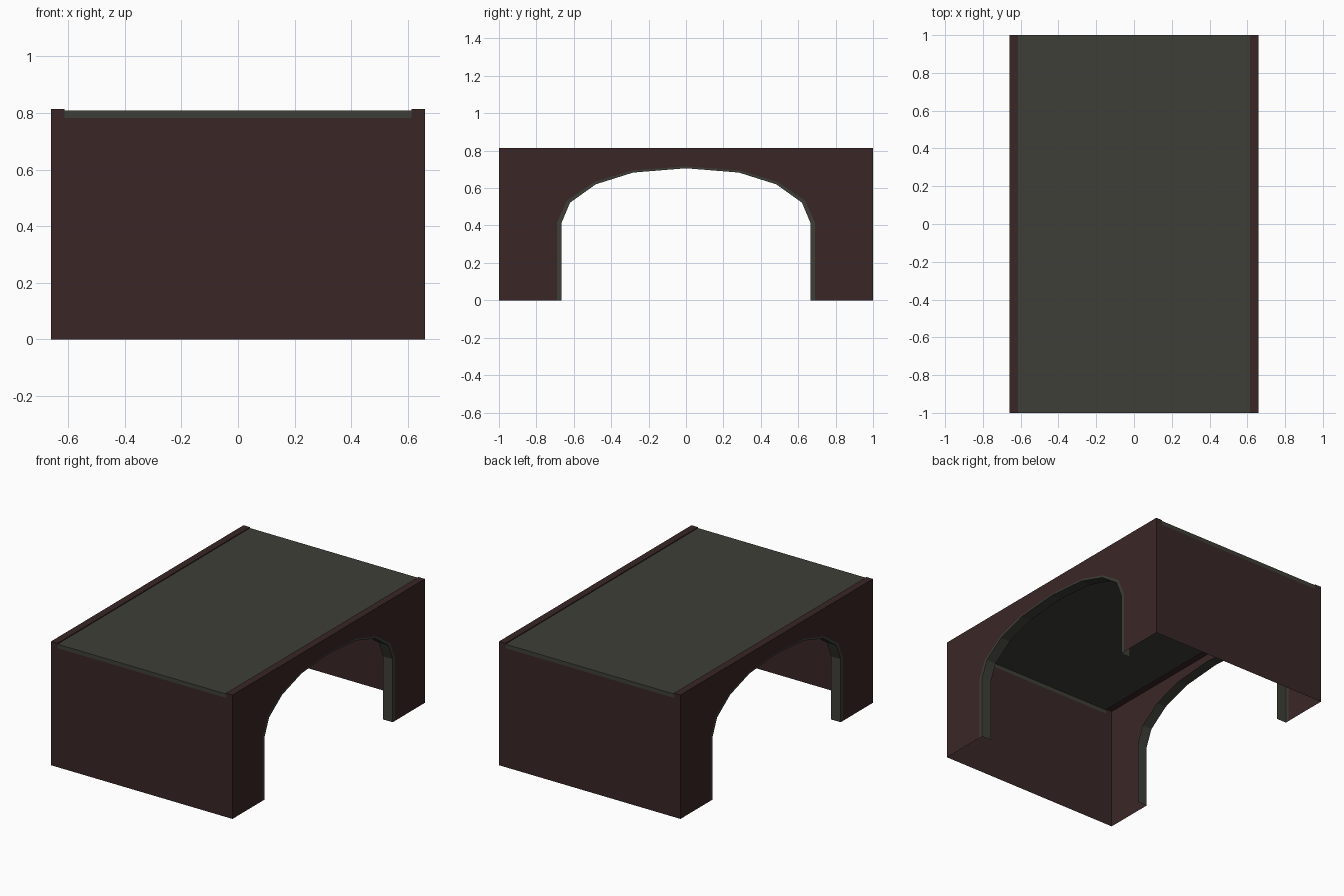
import bpy, bmesh
from mathutils import Vector

if "Cube" in bpy.data.objects:
    bpy.data.objects.remove(bpy.data.objects["Cube"])


def material(name, rgb):
    m = bpy.data.materials.new(name)
    m.diffuse_color = (*rgb, 1)
    m.use_nodes = True
    m.node_tree.nodes["Principled BSDF"].inputs["Base Color"].default_value = m.diffuse_color
    return m


BROWN = material("dark red brown", (0.042, 0.0195, 0.0195))
GREEN = material("grey green", (0.049, 0.049, 0.040))

W, L = 0.66, 1.0                    # half width, half length
CURB_X, CURB_Z = 0.613, 0.815       # curb inner edge and top
DECK_Z, DECK_LOW = 0.809, 0.783     # deck surface and lower edge of its ends
TRIM_X = 0.59                       # inner end of the arch lining


def sheet_part(name, mat, faces, mirror):
    """Thin sheet object from (points, facing direction) pairs, mirrored on given axes."""
    bm = bmesh.new()
    for pts, facing in faces:
        f = bm.faces.new([bm.verts.new(p) for p in pts])
        f.normal_update()
        if f.normal.dot(Vector(facing)) < 0:
            f.normal_flip()
    bmesh.ops.remove_doubles(bm, verts=bm.verts, dist=1e-5)
    mesh = bpy.data.meshes.new(name)
    bm.to_mesh(mesh)
    bm.free()
    mesh.materials.append(mat)
    ob = bpy.data.objects.new(name, mesh)
    bpy.context.collection.objects.link(ob)
    mod = ob.modifiers.new("mirror", 'MIRROR')
    mod.use_axis = ('X' in mirror, 'Y' in mirror, False)
    mod.merge_threshold = 0.0001
    return ob


# Half arch outlines (y, z), from foot to crown
outer = [(0.69, 0), (0.69, 0.415), (0.637, 0.533), (0.489, 0.633), (0.289, 0.694), (0, 0.716)]
inner = [(0.665, 0), (0.665, 0.415), (0.62, 0.522), (0.483, 0.62), (0.283, 0.683), (0, 0.706)]

# Arched side walls
wall = [(W, L, 0)] + [(W, y, z) for y, z in outer] + [(W, 0, CURB_Z), (W, L, CURB_Z)]
sheet_part("side_walls", BROWN, [(wall, (1, 0, 0))], "XY")

# Arch trim: narrow face flush with the wall, plus the lining running inward
trim = []
for i in range(len(outer) - 1):
    (a, b), (c, d) = outer[i:i + 2], inner[i:i + 2]
    trim.append(([(W, *a), (W, *b), (W, *d), (W, *c)], (1, 0, 0)))
    mid_y, mid_z = (c[0] + d[0]) / 2, (c[1] + d[1]) / 2
    trim.append(([(W, *c), (W, *d), (TRIM_X, *d), (TRIM_X, *c)], (0, -mid_y, 0.2 - mid_z)))
sheet_part("arch_trim", GREEN, trim, "XY")

# Closed end walls
sheet_part("end_walls", BROWN, [
    ([(0, L, 0), (W, L, 0), (W, L, DECK_LOW), (0, L, DECK_LOW)], (0, 1, 0))], "XY")

# Raised curbs: top, inner step and ends
sheet_part("curbs", BROWN, [
    ([(CURB_X, 0, CURB_Z), (W, 0, CURB_Z), (W, L, CURB_Z), (CURB_X, L, CURB_Z)], (0, 0, 1)),
    ([(CURB_X, 0, DECK_Z), (CURB_X, L, DECK_Z), (CURB_X, L, CURB_Z), (CURB_X, 0, CURB_Z)], (-1, 0, 0)),
    ([(CURB_X, L, DECK_LOW), (W, L, DECK_LOW), (W, L, CURB_Z), (CURB_X, L, CURB_Z)], (0, 1, 0)),
], "XY")

# Deck surface with its end strips
sheet_part("deck", GREEN, [
    ([(0, 0, DECK_Z), (CURB_X, 0, DECK_Z), (CURB_X, L, DECK_Z), (0, L, DECK_Z)], (0, 0, 1)),
    ([(0, L, DECK_LOW), (CURB_X, L, DECK_LOW), (CURB_X, L, DECK_Z), (0, L, DECK_Z)], (0, 1, 0)),
], "XY")
